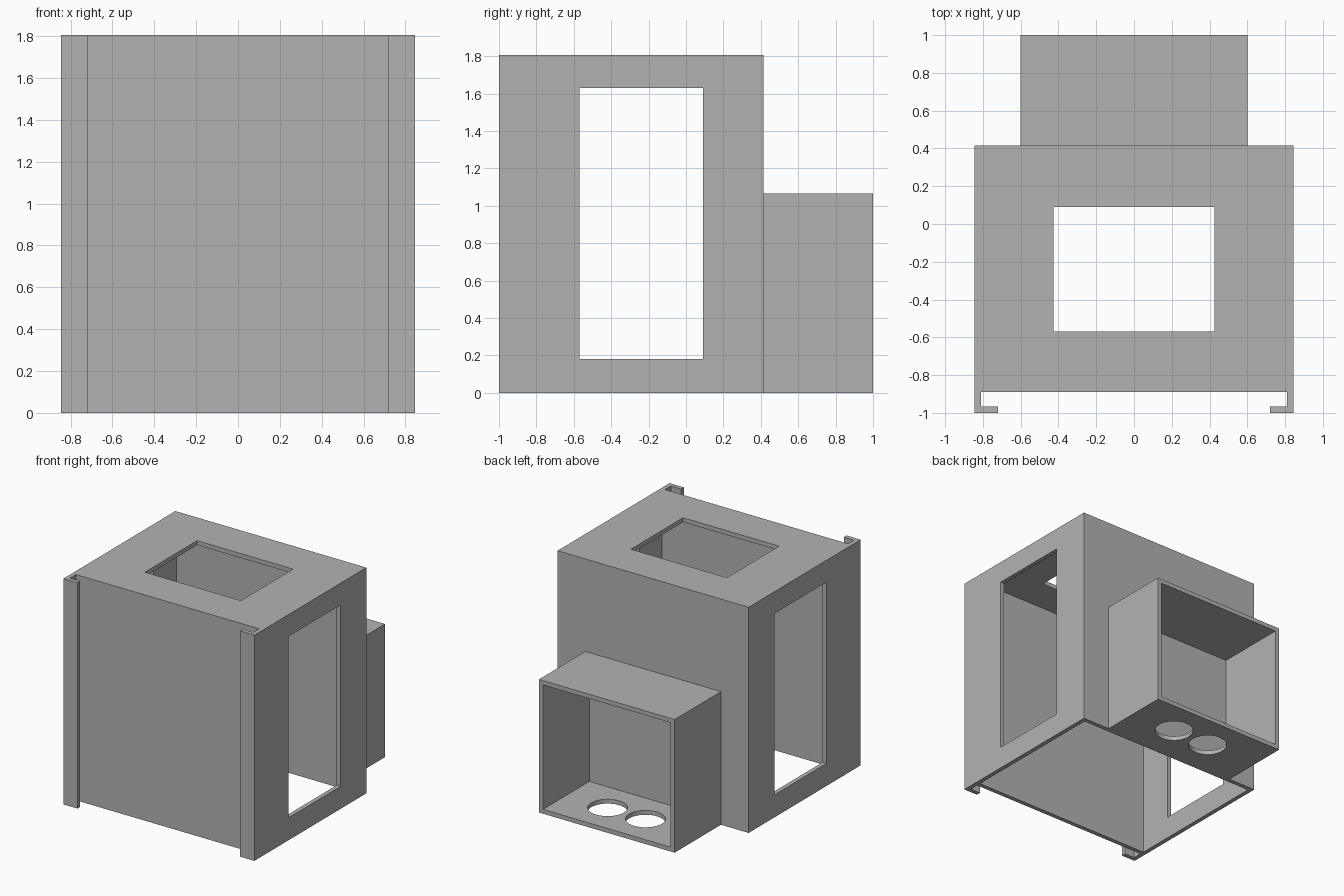
import bpy

if "Cube" in bpy.data.objects:
    bpy.data.objects.remove(bpy.data.objects["Cube"])

T = 0.035            # wall thickness
W, H = 0.845, 1.805  # half width and height of the main housing
Y0, Y1 = -0.89, 0.415

grey = bpy.data.materials.new("plain grey")
grey.diffuse_color = (0.45, 0.45, 0.45, 1)
grey.use_nodes = True
grey.node_tree.nodes["Principled BSDF"].inputs["Base Color"].default_value = grey.diffuse_color


def box(name, lo, hi):
    """Axis-aligned box between two corners."""
    bpy.ops.mesh.primitive_cube_add(
        size=1, location=[(a + b) / 2 for a, b in zip(lo, hi)])
    ob = bpy.context.object
    ob.name = name
    ob.scale = [b - a for a, b in zip(lo, hi)]
    bpy.ops.object.transform_apply(location=True, rotation=False, scale=True)
    ob.data.materials.append(grey)
    return ob


def cut(target, cutter):
    """Subtract the cutter, then remove it."""
    mod = target.modifiers.new("cut", 'BOOLEAN')
    mod.operation, mod.solver, mod.object = 'DIFFERENCE', 'EXACT', cutter
    bpy.ops.object.select_all(action='DESELECT')
    bpy.context.view_layer.objects.active = target
    target.select_set(True)
    bpy.ops.object.modifier_apply(modifier=mod.name)
    bpy.data.objects.remove(cutter, do_unlink=True)


# Main housing: hollow, open underneath
housing = box("main_housing", (-W, Y0, 0), (W, Y1, H))
cut(housing, box("cavity", (-W + T, Y0 + T, -0.1), (W - T, Y1 - T, H - T)))
# Side windows through both walls, and the roof opening
cut(housing, box("side_windows", (-1, -0.57, 0.18), (1, 0.09, 1.63)))
cut(housing, box("roof_opening", (-0.425, -0.57, 1.7), (0.425, 0.09, 1.9)))

# Rear compartment: open at the back
rear = box("rear_compartment", (-0.6, Y1, 0), (0.6, 1, 1.065))
cut(rear, box("rear_cavity", (-0.6 + T, Y1 - 0.1, T), (0.6 - T, 1.1, 1.065 - T)))
# Two round holes in its floor
for x in (0.198, -0.137):
    bpy.ops.mesh.primitive_cylinder_add(
        vertices=48, radius=0.145, depth=0.2, location=(x, 0.7075, 0))
    hole = bpy.context.object
    hole.data.materials.append(grey)
    cut(rear, hole)
bpy.context.view_layer.objects.active = rear
rear.select_set(True)
bpy.ops.object.shade_smooth_by_angle()

# L-shaped sliding-panel rails on the front edges
for side, s in (("left", -1), ("right", 1)):
    def span(a, b):
        return sorted((s * a, s * b))
    x0, x1 = span(W - T, W)
    box(side + "_rail_web", (x0, -1 + T, 0), (x1, Y0, H))
    x0, x1 = span(0.72, W)
    box(side + "_rail_lip", (x0, -1, 0), (x1, -1 + T, H))
